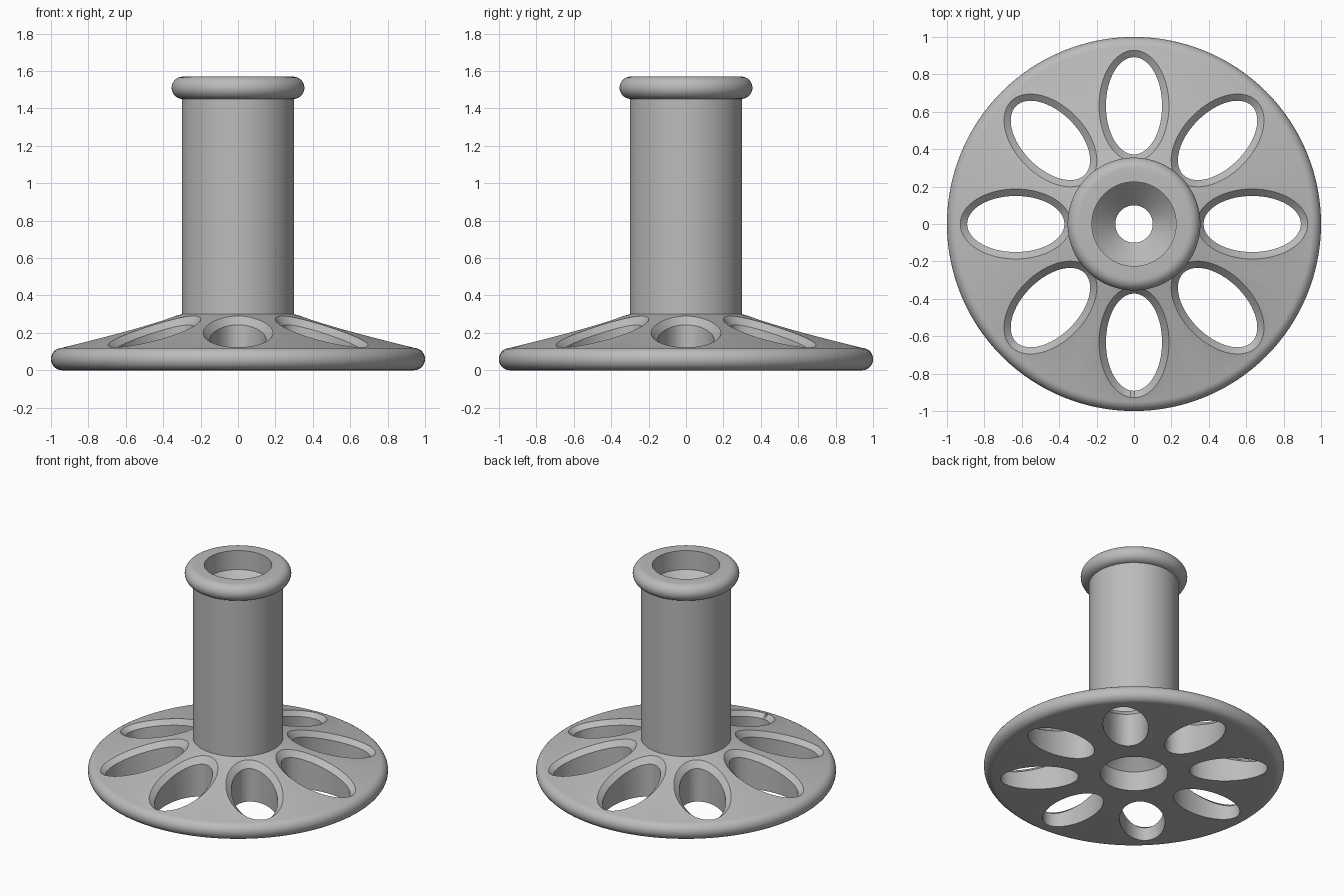
import bpy, bmesh
from math import sin, cos, pi, radians, hypot

cube = bpy.data.objects.get("Cube")
if cube:
    bpy.data.objects.remove(cube, do_unlink=True)

grey = bpy.data.materials.new("plain grey")
grey.use_nodes = True
grey.diffuse_color = (0.5, 0.5, 0.5, 1)
grey.node_tree.nodes["Principled BSDF"].inputs["Base Color"].default_value = (0.5, 0.5, 0.5, 1)

SIDES = 128
POST_R, FOOT_Z = 0.30, 0.30
RIM_C, RIM_R = 0.94, 0.06


def arc(cx, cz, r, start, end, steps=14):
    angles = [radians(start + (end - start) * i / steps) for i in range(steps + 1)]
    return [(cx + r * cos(a), cz + r * sin(a)) for a in angles]


def slope_z(r):
    """Height of the conical upper face of the base at radius r."""
    return FOOT_Z - (r - POST_R) * (FOOT_Z - 2 * RIM_R) / (RIM_C - POST_R)


def bridge(bm, a, b):
    n = len(a)
    for i in range(n):
        j = (i + 1) % n
        bm.faces.new((a[i], a[j], b[j], b[i]))


def make_object(name, bm):
    bmesh.ops.recalc_face_normals(bm, faces=bm.faces)
    mesh = bpy.data.meshes.new(name)
    bm.to_mesh(mesh)
    bm.free()
    mesh.materials.append(grey)
    obj = bpy.data.objects.new(name, mesh)
    bpy.context.collection.objects.link(obj)
    return obj


# Turned body: base, post, collar, bearing seats and through bore
profile = [(0.225, 0)]
profile += arc(RIM_C, RIM_R, RIM_R, -90, 90)
profile += [(POST_R, FOOT_Z)]
profile += arc(0.295, 1.51, 0.06, -85, 90)
profile += [(0.225, 1.57), (0.225, 1.43), (0.1, 1.305), (0.1, 0.268), (0.225, 0.143)]

bm = bmesh.new()
rings = []
for i in range(SIDES):
    a = 2 * pi * i / SIDES
    rings.append([bm.verts.new((r * cos(a), r * sin(a), z)) for r, z in profile])
for i in range(SIDES):
    bridge(bm, rings[i], rings[(i + 1) % SIDES])
body = make_object("flanged_post", bm)

# Cutter: eight oval openings with a bevelled upper lip
bm = bmesh.new()
CHAMFER = 0.037


def oval_loop(turn, grow, height):
    verts = []
    for i in range(64):
        t = 2 * pi * i / 64
        u = 0.632 + (0.26 + grow) * cos(t)
        v = (0.15 + grow) * sin(t)
        verts.append(bm.verts.new((u * cos(turn) - v * sin(turn),
                                   u * sin(turn) + v * cos(turn),
                                   height(hypot(u, v)))))
    return verts


for k in range(8):
    turn = k * pi / 4
    loops = [oval_loop(turn, 0, lambda r: -0.1),
             oval_loop(turn, 0, lambda r: slope_z(r) - CHAMFER),
             oval_loop(turn, CHAMFER, slope_z),
             oval_loop(turn, CHAMFER, lambda r: 0.5)]
    for low, high in zip(loops, loops[1:]):
        bridge(bm, low, high)
    bm.faces.new(loops[0])
    bm.faces.new(loops[-1])
cutter = make_object("oval_cutter", bm)
cutter.hide_render = True

# Cut the openings, then shade
cut = body.modifiers.new("oval openings", 'BOOLEAN')
cut.operation = 'DIFFERENCE'
cut.solver = 'EXACT'
cut.object = cutter
bpy.ops.object.select_all(action='DESELECT')
bpy.context.view_layer.objects.active = body
body.select_set(True)
bpy.ops.object.modifier_apply(modifier=cut.name)
bpy.data.objects.remove(cutter, do_unlink=True)
bpy.ops.object.shade_smooth_by_angle(angle=radians(25))
